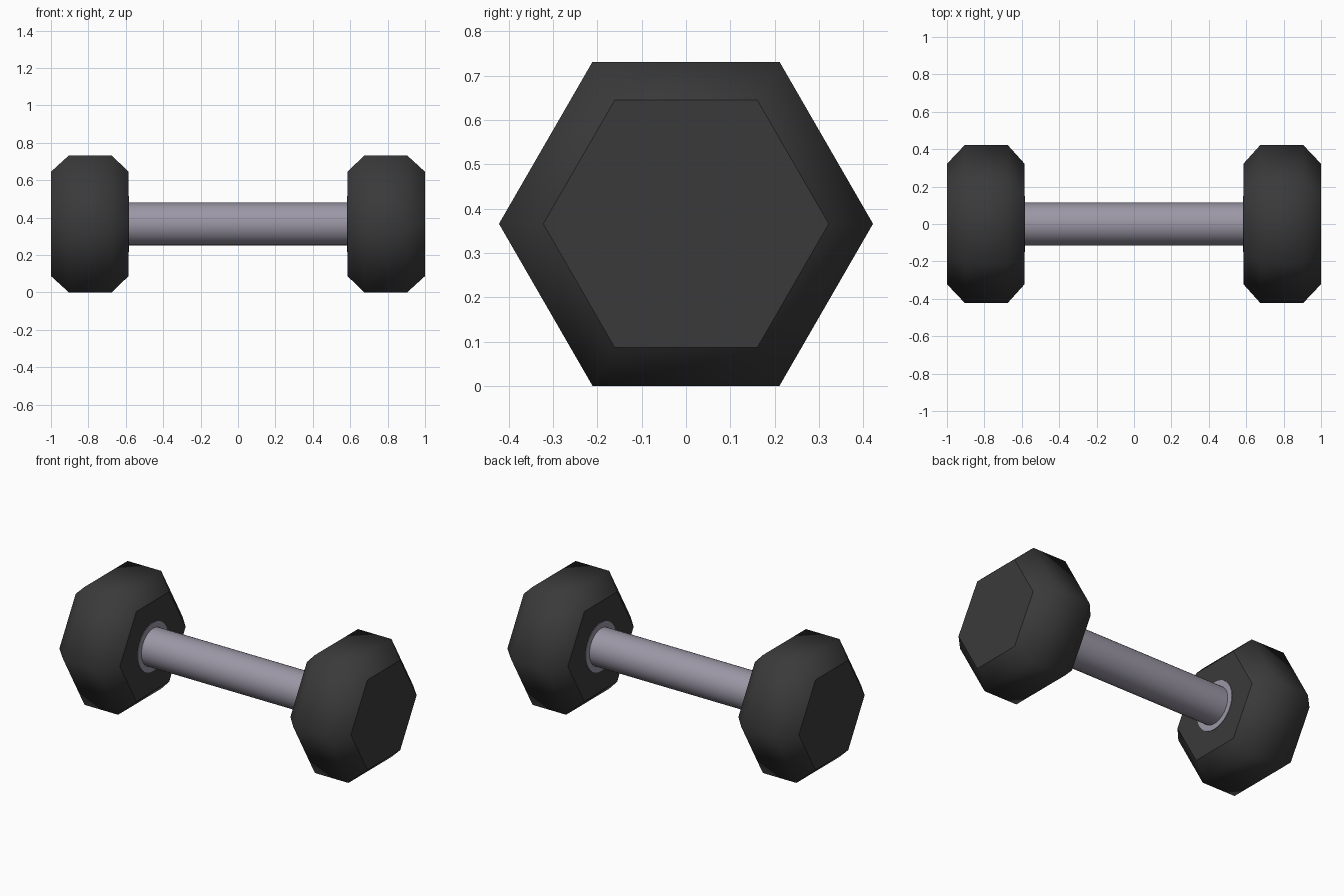
import bpy, bmesh, math
from mathutils import Vector

if "Cube" in bpy.data.objects:
    bpy.data.objects.remove(bpy.data.objects["Cube"])

CZ = 0.366  # height of the bar axis


def material(name, rgb):
    m = bpy.data.materials.new(name)
    m.diffuse_color = (*rgb, 1)
    m.use_nodes = True
    m.node_tree.nodes["Principled BSDF"].inputs["Base Color"].default_value = m.diffuse_color
    return m


rubber = material("dark rubber", (0.042, 0.042, 0.042))
steel = material("grey steel", (0.33, 0.31, 0.38))


def lathe(name, profile, sides, mat, angle):
    """Capped solid around the x axis from (x, radius) rings, first ring at lower x."""
    bm = bmesh.new()
    rings = []
    for x, r in profile:
        rings.append([bm.verts.new(Vector((x, r * math.cos(2 * math.pi * i / sides),
                                           CZ + r * math.sin(2 * math.pi * i / sides))))
                      for i in range(sides)])
    for a, b in zip(rings, rings[1:]):
        for i in range(sides):
            j = (i + 1) % sides
            bm.faces.new((a[i], a[j], b[j], b[i]))
    bm.faces.new(rings[0])
    bm.faces.new(rings[-1])
    bmesh.ops.recalc_face_normals(bm, faces=bm.faces)
    me = bpy.data.meshes.new(name)
    bm.to_mesh(me)
    bm.free()
    me.materials.append(mat)
    ob = bpy.data.objects.new(name, me)
    bpy.context.collection.objects.link(ob)
    bpy.ops.object.select_all(action='DESELECT')
    ob.select_set(True)
    bpy.context.view_layer.objects.active = ob
    bpy.ops.object.shade_smooth_by_angle(angle=math.radians(angle))
    return ob


# Bar
lathe("handle", [(-0.6, 0.115), (0.6, 0.115)], 32, steel, 45)

# Hexagonal chamfered weights and the thin collars on their inner faces
for side, s in (("left", -1), ("right", 1)):
    head = [(0.585, 0.322), (0.675, 0.422), (0.905, 0.422), (1.0, 0.322)]
    lathe(side + "_weight", [(s * x, r) for x, r in head], 6, rubber, 45)
    lathe(side + "_collar", [(s * 0.582, 0.15), (s * 0.59, 0.15)], 32, steel, 45)
